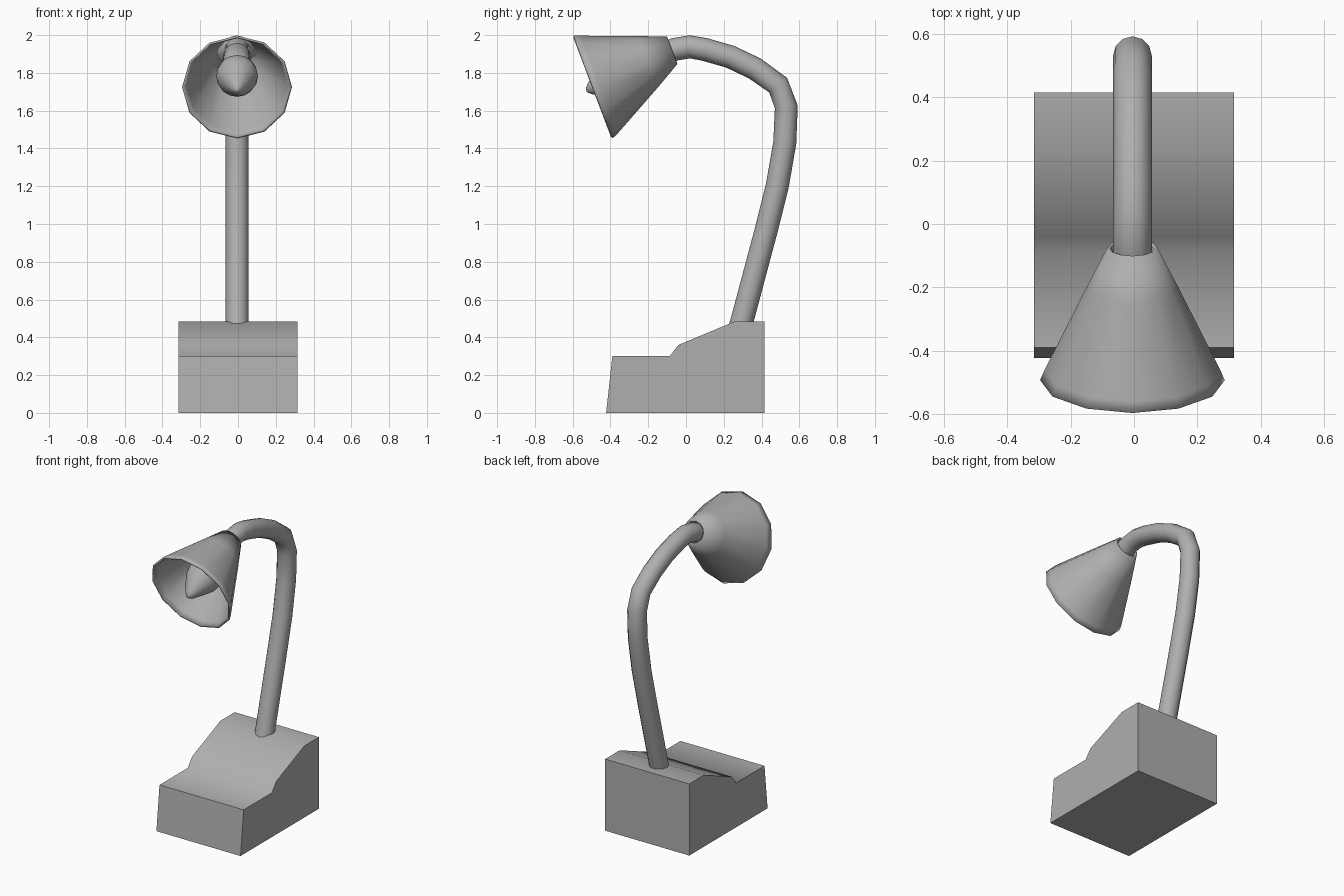
import bpy, bmesh, math
from mathutils import Vector

if "Cube" in bpy.data.objects:
    bpy.data.objects.remove(bpy.data.objects["Cube"])

CX = -0.005  # lamp stem sits a hair off centre

grey = bpy.data.materials.new("dark_grey")
grey.diffuse_color = (0.43, 0.43, 0.43, 1)
grey.use_nodes = True
grey.node_tree.nodes["Principled BSDF"].inputs["Base Color"].default_value = grey.diffuse_color


def finish(name, bm, angle=40):
    bmesh.ops.recalc_face_normals(bm, faces=bm.faces)
    me = bpy.data.meshes.new(name)
    bm.to_mesh(me)
    bm.free()
    me.materials.append(grey)
    ob = bpy.data.objects.new(name, me)
    bpy.context.collection.objects.link(ob)
    bpy.ops.object.select_all(action='DESELECT')
    ob.select_set(True)
    bpy.context.view_layer.objects.active = ob
    bpy.ops.object.shade_smooth_by_angle(angle=math.radians(angle))
    return ob


def rings(name, stations, segs=12, capped=True):
    """Skin circles given as (y, z, radius, tangent) along a path in the YZ plane."""
    bm = bmesh.new()
    loops = []
    for y, z, r, t in stations:
        t = Vector(t).normalized()
        up = Vector((0, -t.y, t.x))
        angles = [2 * math.pi * i / segs for i in range(segs)]
        loops.append([bm.verts.new(Vector((CX, y, z)) + r * (Vector((math.sin(a), 0, 0)) + math.cos(a) * up))
                      for a in angles])
    for a, b in zip(loops, loops[1:]):
        for i in range(segs):
            j = (i + 1) % segs
            bm.faces.new((a[i], a[j], b[j], b[i]))
    if capped:
        bm.faces.new(loops[0])
        bm.faces.new(loops[-1])
    return finish(name, bm)


# Stepped base: side profile extruded across x, top softly shaded
profile = [(-0.423, 0), (-0.39, 0.30), (-0.087, 0.30), (-0.04, 0.36),
           (0.26, 0.485), (0.415, 0.485), (0.415, 0)]
bm = bmesh.new()
face = bm.faces.new([bm.verts.new((-0.315, y, z)) for y, z in profile])
ext = bmesh.ops.extrude_face_region(bm, geom=[face])
bmesh.ops.translate(bm, vec=(0.63, 0, 0),
                    verts=[v for v in ext['geom'] if isinstance(v, bmesh.types.BMVert)])
# extruding leaves the starting face in place only when needed; close any open side
bmesh.ops.holes_fill(bm, edges=[e for e in bm.edges if e.is_boundary], sides=0)
finish("base", bm, angle=60)

# Curved gooseneck
path = [Vector(p) for p in [(0.28, 0.43), (0.30, 0.50), (0.42, 0.95), (0.483, 1.20), (0.523, 1.43),
                            (0.531, 1.62), (0.488, 1.735), (0.365, 1.823), (0.235, 1.885),
                            (0.10, 1.924), (0.02, 1.938), (-0.06, 1.925), (-0.12, 1.895)]]
rings("gooseneck", [(p.x, p.y, 0.061, path[min(i + 1, len(path) - 1)] - path[max(i - 1, 0)])
                    for i, p in enumerate(path)])

# Conical shade: thin shell, open at both ends
axis = (-0.935, -0.355)
shade = rings("shade", [(-0.073, 1.92, 0.078, axis), (-0.20, 1.859, 0.145, axis),
                        (-0.46, 1.738, 0.277, axis), (-0.4925, 1.725, 0.291, axis)], capped=False)
mod = shade.modifiers.new("thickness", 'SOLIDIFY')
mod.thickness = 0.012
mod.offset = -1


# Socket and bulb, lathed along the shade's centre line
def along(prof):
    d = Vector((-0.455, -0.205)).normalized()
    return [(-0.075 + d.x * s, 1.91 + d.y * s, r, d) for s, r in prof]


rings("socket", along([(0.02, 0.06), (0.04, 0.072), (0.20, 0.072), (0.215, 0.06)]))
rings("bulb", along([(0.20, 0.055), (0.23, 0.08), (0.27, 0.105), (0.31, 0.111), (0.35, 0.102),
                     (0.41, 0.07), (0.47, 0.035), (0.492, 0.015), (0.497, 0.004)]), segs=16)
